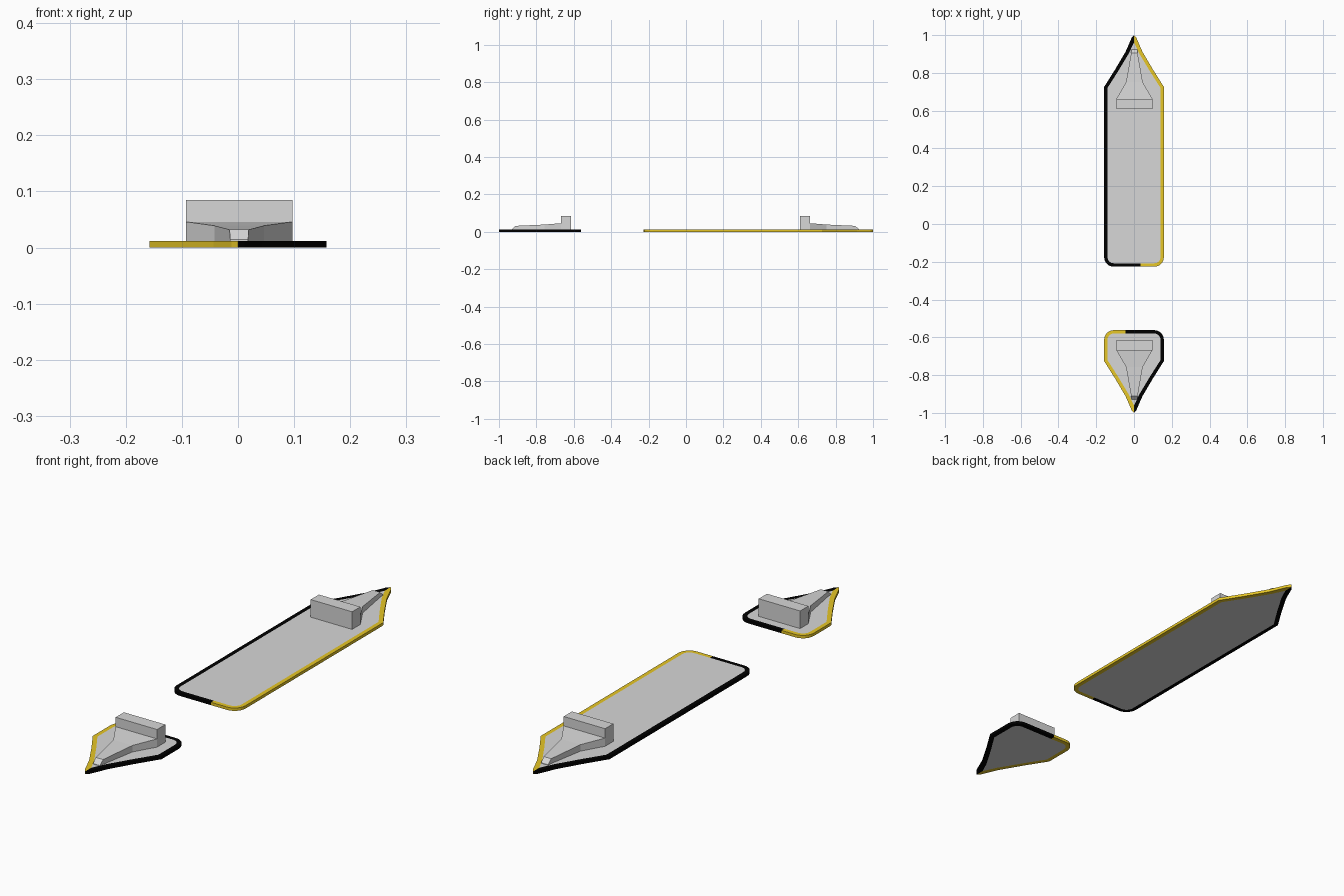
import bpy, bmesh, math

if "Cube" in bpy.data.objects:
    bpy.data.objects.remove(bpy.data.objects["Cube"])

T = 0.012          # slab thickness
W = 0.158          # slab half width
RIM = 0.018        # painted rim width
R = 0.05           # rear corner radius


def material(name, rgb):
    m = bpy.data.materials.new(name)
    m.diffuse_color = (*rgb, 1)
    m.use_nodes = True
    m.node_tree.nodes["Principled BSDF"].inputs["Base Color"].default_value = m.diffuse_color
    return m


GREY = material("concrete grey", (0.68, 0.68, 0.68))
YELLOW = material("rim yellow", (0.80, 0.57, 0.02))
BLACK = material("rim black", (0.0, 0.0, 0.0))

# nose of the slab, right half, from the tip back to the shoulder
OUTER = [(0, 1.0), (0.012, 0.987), (0.044, 0.913), (0.10, 0.818), (W, 0.726)]
INNER = [(0, 0.962), (0.004, 0.953), (0.027, 0.904), (0.084, 0.809), (W - RIM, 0.721)]


def finish(name, bm, mats, turn):
    me = bpy.data.meshes.new(name)
    bm.to_mesh(me)
    bm.free()
    for m in mats:
        me.materials.append(m)
    ob = bpy.data.objects.new(name, me)
    bpy.context.collection.objects.link(ob)
    if turn:
        ob.rotation_euler.z = math.pi


def outline(nose, inset, rear, split):
    """Closed slab outline: nose points, rounded rear corners, mirrored in x."""
    r = R - inset
    cx, cy = W - R, rear + R
    arc = [(cx + r * math.cos(a), cy - r * math.sin(a))
           for a in (i * math.pi / 12 for i in range(7))]
    half = nose[1:] + arc
    mirrored = [(-x, y) for x, y in reversed(half)]
    return [nose[0]] + half + [(split, rear + inset)] + mirrored


def bridge(bm, a, b):
    """Quads between two closed loops of equal length."""
    for i in range(len(a)):
        j = (i + 1) % len(a)
        bm.faces.new((a[i], a[j], b[j], b[i]))


def loop(bm, pts, z):
    return [bm.verts.new((x, y, z)) for x, y in pts]


def island(label, rear, split, dx, dy, turn):
    outer = outline(OUTER, 0, rear, split)
    inner = outline(INNER, RIM, rear, split)

    # painted rim: outer wall plus top and bottom bands, half yellow, half black
    bm = bmesh.new()
    lo, hi = loop(bm, outer, 0), loop(bm, outer, T)
    bridge(bm, lo, hi)
    bridge(bm, lo, loop(bm, inner, 0))
    bridge(bm, hi, loop(bm, inner, T))
    bmesh.ops.recalc_face_normals(bm, faces=bm.faces)
    for f in bm.faces:
        c = f.calc_center_median()
        limit = split if c.y < rear + 0.02 else 0
        f.material_index = 0 if c.x > limit else 1
    finish(label + "_rim", bm, [YELLOW, BLACK], turn)

    # grey deck, top and underside
    bm = bmesh.new()
    for z in (0, T):
        f = bm.faces.new(loop(bm, inner, z))
        f.normal_update()
        if (f.normal.z > 0) != (z > 0):
            f.normal_flip()
    finish(label + "_deck", bm, [GREY], turn)

    # lofted solids: lists of (y, half width, top height) sections
    block = [(0.609, 0.095, 0.085), (0.663, 0.095, 0.085)]
    ramp = [(0.663, 0.095, 0.046), (0.751, 0.044, 0.039),
            (0.905, 0.017, 0.032), (0.924, 0.016, T + 0.002)]
    for part, sections in (("barrier_block", block), ("deflector_ramp", ramp)):
        bm = bmesh.new()
        rings = []
        for y, x, z in sections:
            rings.append([bm.verts.new((px + dx, y + dy, pz)) for px, pz in
                          ((-x, T), (x, T), (x, z), (-x, z))])
        for a, b in zip(rings, rings[1:]):
            bridge(bm, a, b)
        bm.faces.new(rings[0])
        bm.faces.new(rings[-1])
        bmesh.ops.recalc_face_normals(bm, faces=bm.faces)
        finish(label + "_" + part, bm, [GREY], turn)


island("long_island", -0.226, 0.035, 0.002, 0.0, False)
island("short_island", 0.562, 0.045, -0.002, 0.006, True)
